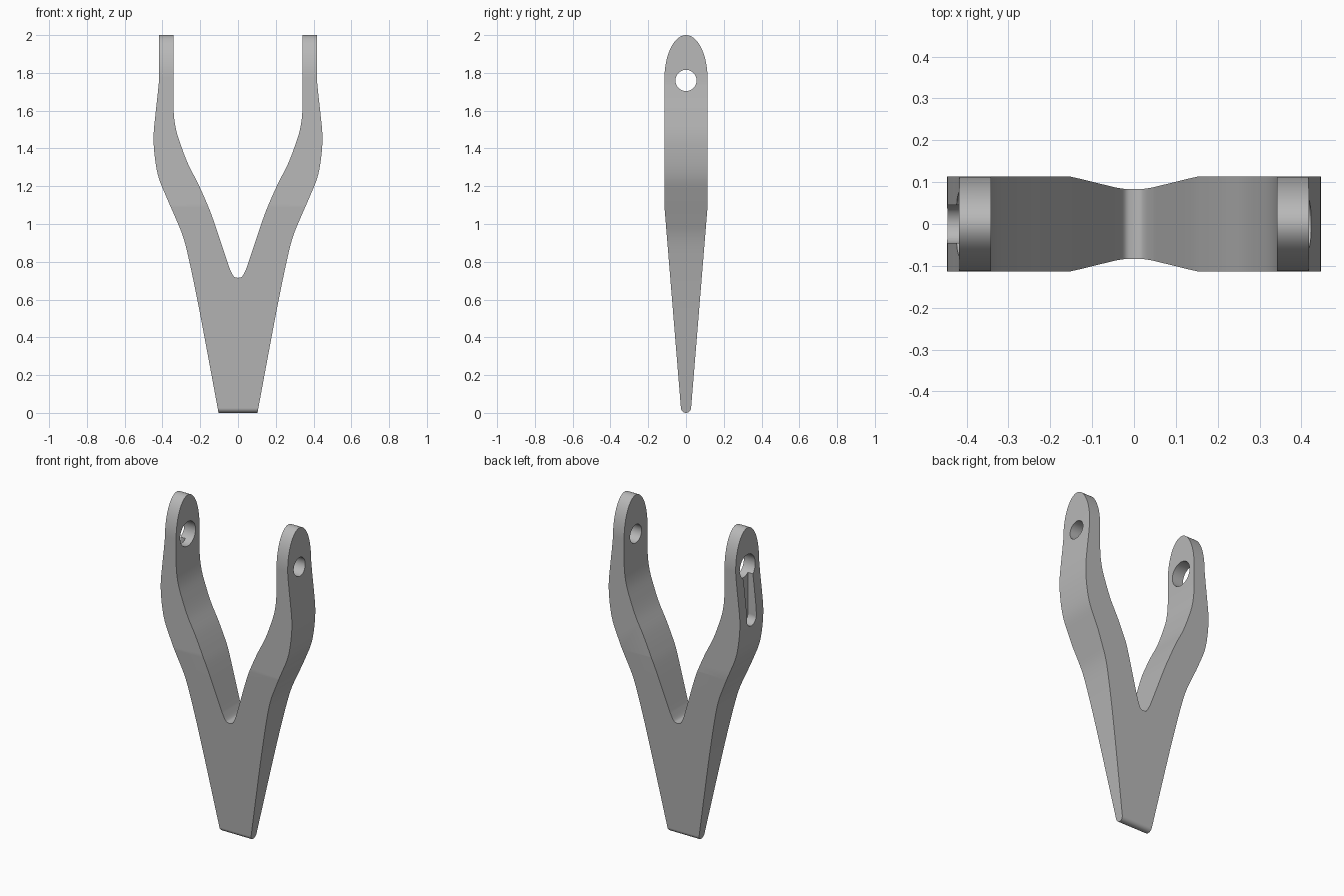
import bpy, bmesh, math
from mathutils import Vector

cube = bpy.data.objects.get("Cube")
if cube:
    bpy.data.objects.remove(cube, do_unlink=True)

metal = bpy.data.materials.new("plain_grey")
metal.use_nodes = True
grey = (0.48, 0.48, 0.48, 1)
metal.diffuse_color = grey
metal.node_tree.nodes["Principled BSDF"].inputs["Base Color"].default_value = grey


def smooth_path(points, steps=5):
    """Catmull-Rom curve through the points."""
    p = [Vector(q) for q in points]
    p = [p[0]] + p + [p[-1]]
    out = []
    for a, b, c, d in zip(p, p[1:], p[2:], p[3:]):
        for i in range(steps):
            t = i / steps
            out.append(0.5 * (2 * b + (c - a) * t + (2 * a - 5 * b + 4 * c - d) * t * t
                              + (3 * b - a - 3 * c + d) * t ** 3))
    return out + [p[-1]]


def arc(cy, cz, ry, rz, start, end, steps=32):
    angles = [math.radians(start + (end - start) * i / steps) for i in range(steps + 1)]
    return [(cy + ry * math.cos(a), cz + rz * math.sin(a)) for a in angles]


def prism(name, outline, axis, low, high):
    """Extrude an (across, z) outline along the x or y axis."""
    bm = bmesh.new()
    place = (lambda u, z: (low, u, z)) if axis == "x" else (lambda u, z: (u, low, z))
    face = bm.faces.new([bm.verts.new(place(u, z)) for u, z in outline])
    moved = bmesh.ops.extrude_face_region(bm, geom=[face])["geom"]
    shift = Vector((high - low, 0, 0) if axis == "x" else (0, high - low, 0))
    bmesh.ops.translate(bm, vec=shift,
                        verts=[v for v in moved if isinstance(v, bmesh.types.BMVert)])
    bmesh.ops.recalc_face_normals(bm, faces=bm.faces)
    mesh = bpy.data.meshes.new(name)
    bm.to_mesh(mesh)
    bm.free()
    mesh.materials.append(metal)
    obj = bpy.data.objects.new(name, mesh)
    bpy.context.collection.objects.link(obj)
    return obj


def combine(target, tool, operation):
    tool.hide_render = True
    mod = target.modifiers.new(tool.name, "BOOLEAN")
    mod.operation, mod.object, mod.solver = operation, tool, "EXACT"
    bpy.context.view_layer.objects.active = target
    bpy.ops.object.modifier_apply(modifier=mod.name)
    bpy.data.objects.remove(tool, do_unlink=True)


# Forked front outline: outer edge going up, inner edge coming down, then mirrored
outer = smooth_path([(.103, 0), (.2, .52), (.255, .79), (.29, .93), (.33, 1.03),
                     (.38, 1.145), (.42, 1.245), (.44, 1.35), (.447, 1.465),
                     (.436, 1.59), (.424, 1.70), (.418, 1.79), (.418, 2.05)])
inner = smooth_path([(.342, 2.05), (.342, 1.75), (.341, 1.6), (.328, 1.5), (.3, 1.41),
                     (.263, 1.315), (.212, 1.215), (.165, 1.11), (.13, 1.02),
                     (.06, .81), (.042, .76), (.022, .722), (0, .715)])
half = [(x, z) for x, z in outer + inner]
outline = half + [(-x, z) for x, z in reversed(half[:-1])]
fork = prism("forked_bracket", outline, "y", -.3, .3)

# Tapered side outline with a round foot and oval arm tips
side = arc(0, .027, .027, .027, 180, 360) + [(.114, 1.09)] \
    + arc(0, 1.77, .114, .23, 0, 180, 48) + [(-.114, 1.09)]
combine(fork, prism("side_shape", side, "x", -1, 1), "INTERSECT")

# Pin holes, the one in the -x arm wider, with a keyway running down its outer face
pin_z = 1.76
combine(fork, prism("pin_hole", arc(0, pin_z, .056, .056, 0, 352.5, 47), "x", .2, .6),
        "DIFFERENCE")
combine(fork, prism("wide_hole", arc(0, pin_z, .075, .075, 0, 352.5, 47), "x", -.6, -.2),
        "DIFFERENCE")
slot = arc(0, pin_z, .046, .046, 0, 180, 16) + arc(0, 1.45, .046, .046, 180, 360, 16)
combine(fork, prism("keyway", slot, "x", -.6, -.39), "DIFFERENCE")

# Smooth curved walls, crisp edges
bpy.ops.object.select_all(action="DESELECT")
fork.select_set(True)
bpy.context.view_layer.objects.active = fork
bpy.ops.object.shade_smooth_by_angle(angle=math.radians(30))
weighted = fork.modifiers.new("even_shading", "WEIGHTED_NORMAL")
weighted.keep_sharp = True
